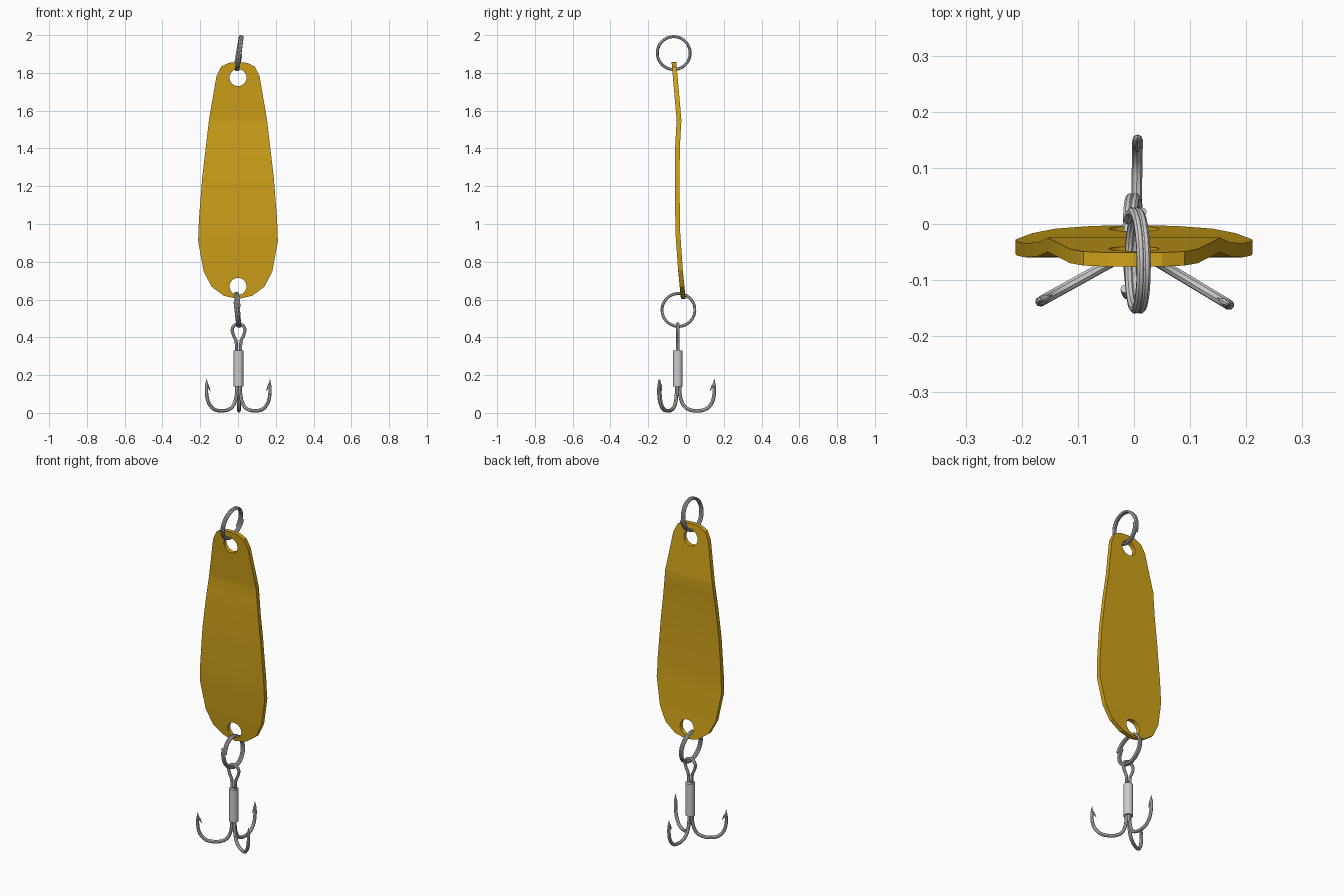
import bpy, bmesh, math
from math import sin, cos, radians, pi

if "Cube" in bpy.data.objects:
    bpy.data.objects.remove(bpy.data.objects["Cube"])


def add_mesh(name, mesh, angle=35):
    ob = bpy.data.objects.new(name, mesh)
    bpy.context.collection.objects.link(ob)
    bpy.ops.object.select_all(action='DESELECT')
    bpy.context.view_layer.objects.active = ob
    ob.select_set(True)
    bpy.ops.object.shade_smooth_by_angle(angle=radians(angle))
    return ob


def curve_mesh(curve):
    # bake a curve into a plain mesh
    tmp = bpy.data.objects.new("tmp", curve)
    bpy.context.collection.objects.link(tmp)
    bpy.context.view_layer.update()
    dg = bpy.context.evaluated_depsgraph_get()
    me = bpy.data.meshes.new_from_object(tmp.evaluated_get(dg))
    bpy.data.objects.remove(tmp)
    return me


def add_spline(curve, pts, radii=None, kind='POLY', cyclic=False):
    sp = curve.splines.new(kind)
    sp.points.add(len(pts) - 1)
    for i, p in enumerate(pts):
        sp.points[i].co = (*p, 1)
        sp.points[i].radius = radii[i] if radii else 1
    sp.use_cyclic_u = cyclic
    if kind == 'NURBS':
        sp.order_u = 3
        sp.use_endpoint_u = True
        sp.resolution_u = 4
    return sp


def wire(name, pts, r, radii=None, kind='POLY'):
    cu = bpy.data.curves.new(name, 'CURVE')
    cu.dimensions = '3D'
    cu.bevel_depth = r
    cu.bevel_resolution = 2
    cu.use_fill_caps = True
    add_spline(cu, pts, radii, kind)
    return add_mesh(name, curve_mesh(cu))


# Spoon blade: flat outline with two holes, then bent along its length
half = [(.05, 1.853), (.09, 1.832), (.114, 1.783), (.153, 1.555), (.19, 1.24), (.207, 1.02),
        (.211, .91), (.182, .75), (.14, .668), (.075, .62)]
outline = [(0, 1.857)] + half + [(0, .603)] + [(-x, z) for x, z in reversed(half)]
cu = bpy.data.curves.new("blade", 'CURVE')
cu.dimensions = '2D'
cu.fill_mode = 'BOTH'
cu.extrude = .0125
add_spline(cu, [(x, z, 0) for x, z in outline], cyclic=True)
for zc in (1.775, .67):
    add_spline(cu, [(.045 * cos(a * pi / 12), zc + .045 * sin(a * pi / 12), 0)
                    for a in range(24)], cyclic=True)
blade_mesh = curve_mesh(cu)
bend = [(.60, -.014), (.75, -.029), (.95, -.043), (1.2, -.047), (1.4, -.045),
        (1.48, -.041), (1.55, -.037), (1.86, -.064)]


def bend_y(z):
    for (z0, y0), (z1, y1) in zip(bend, bend[1:]):
        if z <= z1:
            return y0 + (y1 - y0) * (z - z0) / (z1 - z0)
    return bend[-1][1]


bm = bmesh.new()
bm.from_mesh(blade_mesh)
bmesh.ops.remove_doubles(bm, verts=bm.verts, dist=1e-5)
for z, _ in bend[1:-1]:
    bmesh.ops.bisect_plane(bm, geom=bm.verts[:] + bm.edges[:] + bm.faces[:],
                           plane_co=(0, z, 0), plane_no=(0, 1, 0))
for v in bm.verts:
    x, z, d = v.co
    v.co = (x, bend_y(z) - d, z)
bmesh.ops.recalc_face_normals(bm, faces=bm.faces)
bm.to_mesh(blade_mesh)
bm.free()
blade_mesh.materials.clear()
gold = bpy.data.materials.new("gold")
gold.diffuse_color = (.63, .36, .01, 1)
gold.use_nodes = True
gold.node_tree.nodes["Principled BSDF"].inputs["Base Color"].default_value = gold.diffuse_color
blade = add_mesh("spoon_blade", blade_mesh, 20)
blade.data.materials.append(gold)


# Split rings: two-turn coils, slightly tilted
def split_ring(name, x, y, z, start, sweep, tilt):
    pts = []
    n = 72
    for i in range(n + 1):
        t = i / n
        a = radians(start + sweep * t)
        dz = .087 * sin(a)
        pts.append((x + .018 * (t - .5) * 1.1 + tilt * dz, y + .087 * cos(a), z + dz))
    wire(name, pts, .008)


split_ring("top_split_ring", .006, -.065, 1.905, -35, 750, .15)
split_ring("bottom_split_ring", -.002, -.04, .545, 150, 740, -.1)

# Treble hook: three bends, barbs, sleeve and eye
HX, HY = .003, -.044
profile = [(.01, .2), (.01, .14), (.012, .085), (.03, .035), (.065, .014), (.105, .0095),
           (.15, .016), (.182, .05), (.193, .09), (.195, .125), (.194, .15), (.193, .18)]
barb = [(.196, .168), (.186, .142), (.170, .115)]


def radial(pts, a):
    return [(HX + r * cos(a), HY + r * sin(a), z) for r, z in pts]


for k in range(3):
    a = radians(89 + 120 * k)
    wire(f"hook_{k + 1}", radial(profile, a), .0095, [1] * 9 + [.95, .8, .08], 'NURBS')
    wire(f"hook_barb_{k + 1}", radial(barb, a), .008, [.3, .9, .08])

bm = bmesh.new()
bmesh.ops.create_cone(bm, cap_ends=True, segments=20, radius1=.026, radius2=.026, depth=.19)
bmesh.ops.translate(bm, verts=bm.verts, vec=(HX, HY, .235))
me = bpy.data.meshes.new("hook_sleeve")
bm.to_mesh(me)
bm.free()
add_mesh("hook_sleeve", me)

stem = [(-.011, .30), (-.011, .36), (-.014, .385), (-.026, .408)]
loop = [(.034 * cos(radians(t)), .438 + .034 * sin(radians(t))) for t in range(200, -21, -20)]
eye = stem + loop + [(-x, z) for x, z in reversed(stem)]
wire("hook_eye", [(HX + x, HY, z) for x, z in eye], .0085)
